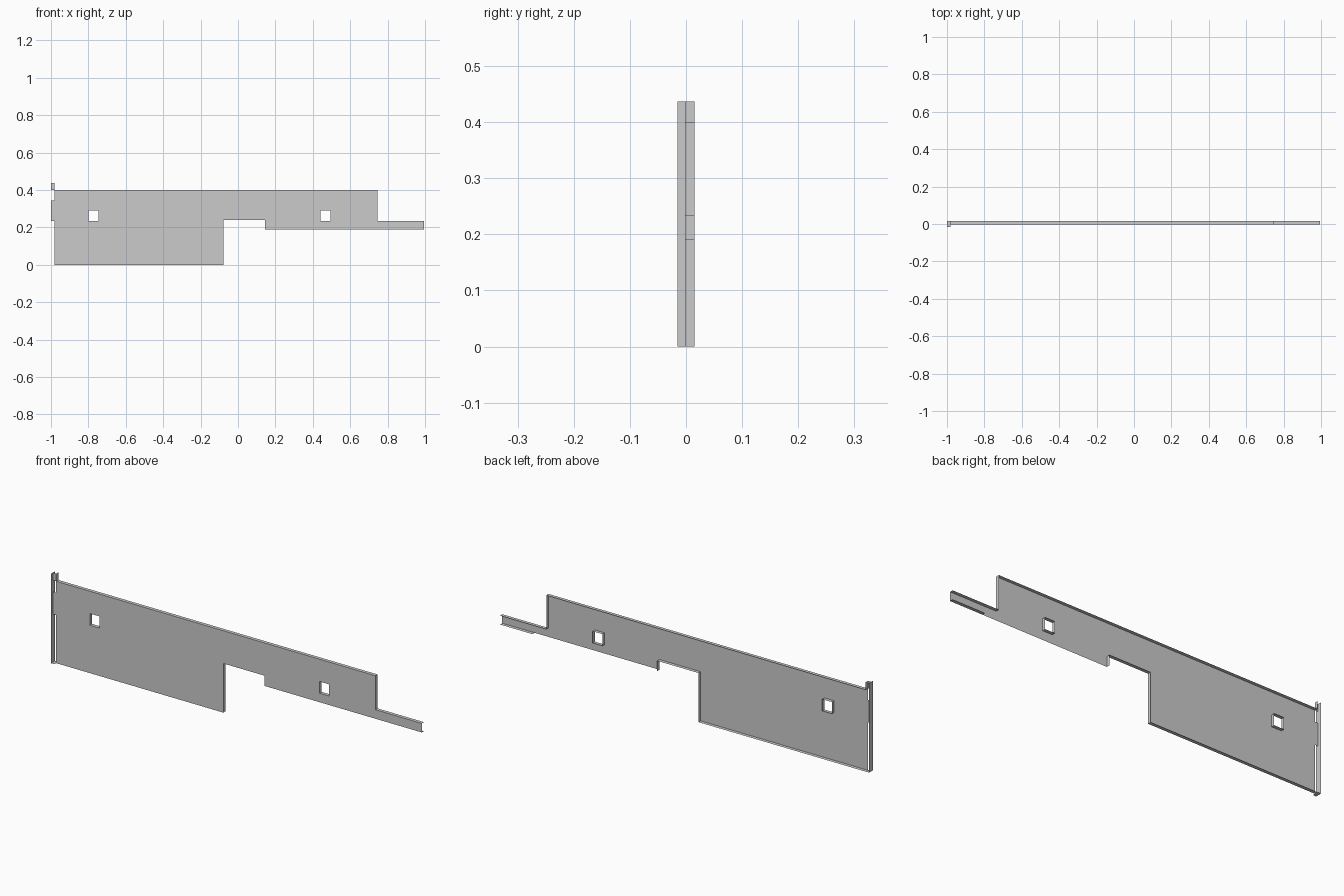
import bpy, bmesh

if "Cube" in bpy.data.objects:
    bpy.data.objects.remove(bpy.data.objects["Cube"])

FRONT, BACK, LIP = -0.002, 0.015, -0.0155   # sheet plane, flange depth, post front
LEFT, STEP, END = -0.982, 0.745, 0.995


def finish(bm, name):
    bmesh.ops.remove_doubles(bm, verts=bm.verts, dist=1e-5)
    mesh = bpy.data.meshes.new(name)
    bm.to_mesh(mesh)
    bm.free()
    obj = bpy.data.objects.new(name, mesh)
    bpy.context.collection.objects.link(obj)
    return obj


def quad(bm, *points):
    return bm.faces.new([bm.verts.new(p) for p in points])


# Panel outline as a cell test: tall left body, notch, upper body, slim ledge, two holes
def inside(x, z):
    if 0.234 < z < 0.291 and (-0.80 < x < -0.747 or 0.441 < x < 0.494):
        return False
    if x < -0.078:
        return True
    if x < 0.145:
        return z > 0.24
    return 0.19 < z < (0.40 if x < STEP else 0.234)


# Flanges run along every edge except the open ends and most of the lower right edge
def has_flange(edge):
    c = (edge.verts[0].co + edge.verts[1].co) / 2
    if c.x < LEFT + 0.001 or c.x > END - 0.001:
        return False
    return not (abs(c.z - 0.19) < 0.001 and 0.145 < c.x < 0.82)


# Sheet panel with folded flanges
bm = bmesh.new()
xs = [LEFT, -0.80, -0.747, -0.078, 0.145, 0.441, 0.494, STEP, 0.82, END]
zs = [0, 0.19, 0.234, 0.24, 0.291, 0.40]
for x0, x1 in zip(xs, xs[1:]):
    for z0, z1 in zip(zs, zs[1:]):
        if inside((x0 + x1) / 2, (z0 + z1) / 2):
            quad(bm, (x0, FRONT, z0), (x1, FRONT, z0), (x1, FRONT, z1), (x0, FRONT, z1))
bmesh.ops.remove_doubles(bm, verts=bm.verts, dist=1e-5)
edges = [e for e in bm.edges if e.is_boundary and has_flange(e)]
result = bmesh.ops.extrude_edge_only(bm, edges=edges)
moved = [v for v in result["geom"] if isinstance(v, bmesh.types.BMVert)]
bmesh.ops.translate(bm, verts=moved, vec=(0, BACK - FRONT, 0))
bmesh.ops.recalc_face_normals(bm, faces=bm.faces)
if sum(f.normal.y for f in bm.faces) > 0:
    bmesh.ops.reverse_faces(bm, faces=bm.faces)
finish(bm, "sheet_panel")

# End post: upright plate across the left end
bm = bmesh.new()
quad(bm, (-1, LIP, 0), (-1, BACK, 0), (-1, BACK, 0.437), (-1, LIP, 0.437))
finish(bm, "end_plate")

# Tabs joining the plate to the panel
bm = bmesh.new()
for z0, z1 in ((0.235, 0.345), (0.40, 0.437)):
    quad(bm, (-1, FRONT, z0), (LEFT, FRONT, z0), (LEFT, FRONT, z1), (-1, FRONT, z1))
finish(bm, "joining_tabs")

# Small return fold at the top and foot of the post
bm = bmesh.new()
quad(bm, (LEFT, FRONT, 0.40), (LEFT, FRONT, 0.437), (LEFT, BACK, 0.437), (LEFT, BACK, 0.40))
quad(bm, (-1, LIP, 0), (-1, BACK, 0), (LEFT, BACK, 0), (LEFT, LIP, 0))
finish(bm, "post_folds")
